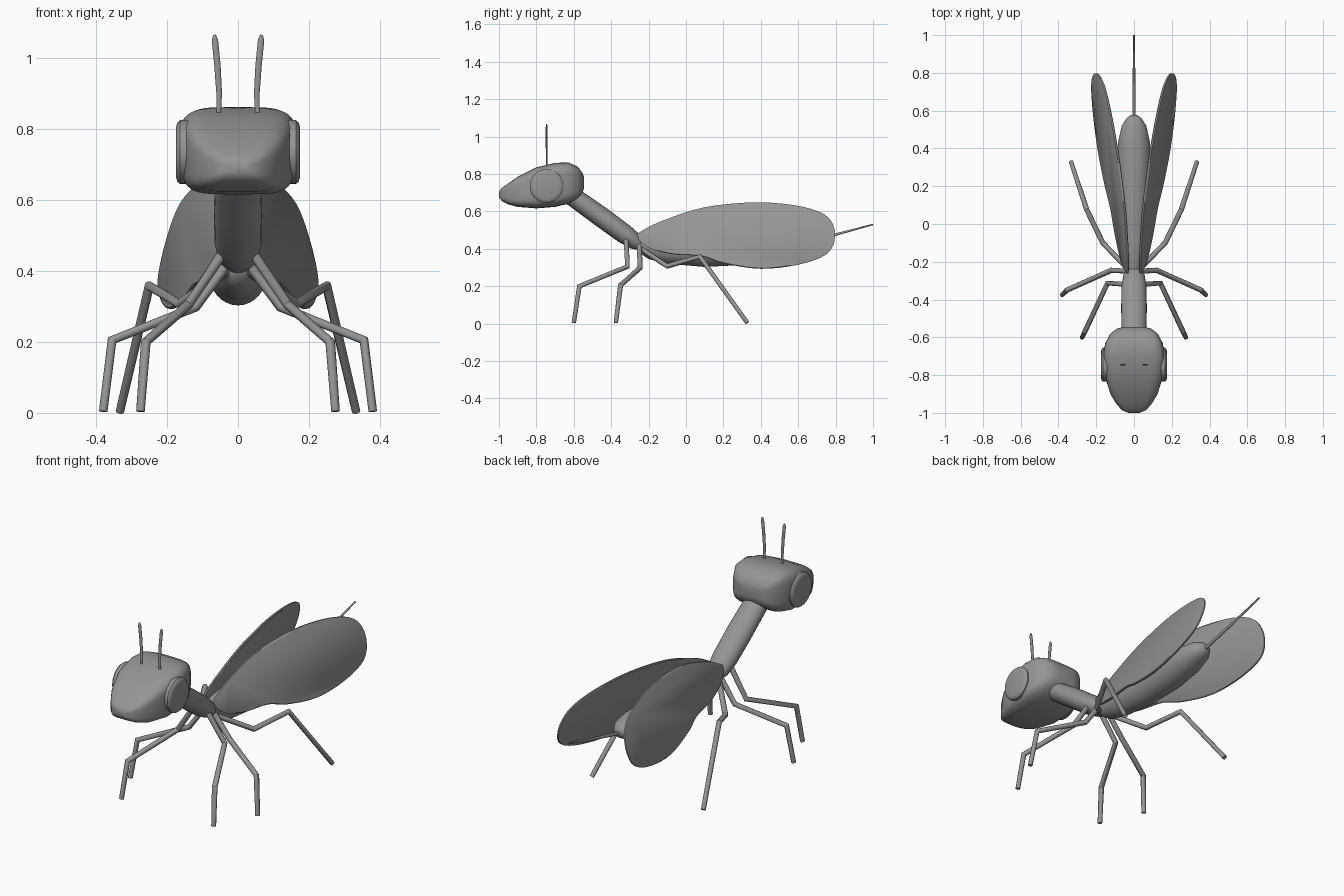
import bpy, bmesh, math
from mathutils import Vector

if "Cube" in bpy.data.objects:
    bpy.data.objects.remove(bpy.data.objects["Cube"])

grey = bpy.data.materials.new("plain grey")
grey.diffuse_color = (0.3, 0.3, 0.3, 1)
grey.use_nodes = True
grey.node_tree.nodes["Principled BSDF"].inputs["Base Color"].default_value = grey.diffuse_color


def finish(name, bm, angle=40):
    bmesh.ops.recalc_face_normals(bm, faces=bm.faces)
    mesh = bpy.data.meshes.new(name)
    bm.to_mesh(mesh)
    bm.free()
    mesh.materials.append(grey)
    ob = bpy.data.objects.new(name, mesh)
    bpy.context.collection.objects.link(ob)
    bpy.context.view_layer.objects.active = ob
    ob.select_set(True)
    bpy.ops.object.shade_smooth_by_angle(angle=math.radians(angle))
    ob.select_set(False)
    return ob


def skin(bm, rings):
    """Join rings of points into a closed body."""
    rows = [[bm.verts.new(p) for p in ring] for ring in rings]
    n = len(rows[0])
    for a, b in zip(rows, rows[1:]):
        for i in range(n):
            bm.faces.new((a[i], a[(i + 1) % n], b[(i + 1) % n], b[i]))
    bm.faces.new(rows[0])
    bm.faces.new(rows[-1][::-1])


def body(name, stations, power=2, n=32):
    """Upright cross-sections: (y, half width, bottom z, top z)."""
    rings = []
    for y, w, lo, hi in stations:
        ring = []
        for i in range(n):
            t = 2 * math.pi * i / n
            c, s = math.cos(t), math.sin(t)
            x = math.copysign(abs(c) ** (2 / power), c) * w
            z = math.copysign(abs(s) ** (2 / power), s) * (hi - lo) / 2
            ring.append((x, y, (hi + lo) / 2 + z))
        rings.append(ring)
    bm = bmesh.new()
    skin(bm, rings)
    return finish(name, bm, 60)


def tube(name, points, radii, flat=1, n=10):
    """Tube through the points with mitred joints."""
    pts = [Vector(p) for p in points]
    rings = []
    for i, p in enumerate(pts):
        d_in = (p - pts[max(i - 1, 0)]).normalized()
        d_out = (pts[min(i + 1, len(pts) - 1)] - p).normalized()
        d = (d_in + d_out).normalized()
        u = Vector((1, 0, 0))
        u = (u - d * u.dot(d)).normalized()
        v = d.cross(u)
        rings.append([p + radii[i] * (u * math.cos(2 * math.pi * k / n)
                      + v * flat * math.sin(2 * math.pi * k / n)) for k in range(n)])
    bm = bmesh.new()
    skin(bm, rings)
    return finish(name, bm)


# head: boxy, tapering to the snout
body("head", [(-1.0, 0.03, 0.675, 0.705), (-0.985, 0.065, 0.655, 0.725),
              (-0.95, 0.095, 0.637, 0.75), (-0.9, 0.125, 0.624, 0.785),
              (-0.8, 0.156, 0.616, 0.835), (-0.7, 0.164, 0.624, 0.859),
              (-0.63, 0.152, 0.64, 0.862), (-0.58, 0.125, 0.668, 0.84),
              (-0.553, 0.09, 0.70, 0.805), (-0.545, 0.05, 0.725, 0.78)], power=4.5, n=40)

# neck and thorax
tube("neck", [(0, -0.62, 0.69), (0, -0.45, 0.568), (0, -0.33, 0.48),
              (0, -0.27, 0.438), (0, -0.235, 0.414)],
     [0.064, 0.068, 0.066, 0.056, 0.032], flat=0.8, n=24)

# abdomen
body("abdomen", [(-0.26, 0.035, 0.385, 0.46), (-0.2, 0.055, 0.345, 0.475),
                 (-0.1, 0.07, 0.32, 0.485), (0.1, 0.083, 0.303, 0.49),
                 (0.3, 0.09, 0.313, 0.49), (0.43, 0.085, 0.34, 0.485),
                 (0.52, 0.065, 0.37, 0.475), (0.56, 0.04, 0.39, 0.458),
                 (0.578, 0.015, 0.41, 0.44)])

# stinger
tube("stinger", [(0, 0.55, 0.415), (0, 0.8, 0.476), (0, 1.0, 0.53)], [0.009, 0.007, 0.004])

# wing outline in side view, smoothed as a closed loop
outline = [Vector(p) for p in [
    (-0.262, 0.465), (-0.2, 0.405), (-0.08, 0.372), (0.08, 0.36), (0.2, 0.322),
    (0.4, 0.293), (0.6, 0.315), (0.75, 0.37), (0.797, 0.46), (0.775, 0.55),
    (0.7, 0.603), (0.55, 0.637), (0.35, 0.648), (0.1, 0.622), (-0.1, 0.56), (-0.22, 0.505)]]


def smooth_loop(pts, steps=4):
    out, n = [], len(pts)
    for i in range(n):
        a, b, c, d = (pts[(i + k) % n] for k in (-1, 0, 1, 2))
        for j in range(steps):
            t = j / steps
            out.append(0.5 * (2 * b + (c - a) * t + (2 * a - 5 * b + 4 * c - d) * t * t
                              + (3 * b - a - 3 * c + d) * t ** 3))
    return out


wing_loop = smooth_loop(outline)
wing_mid = Vector((0.27, 0.47))

# legs: hip, joint, knee, foot
legs = {
    "front_leg": [(0.04, -0.32, 0.455), (0.14, -0.313, 0.305), (0.26, -0.57, 0.2), (0.275, -0.6, 0.004)],
    "middle_leg": [(0.03, -0.25, 0.42), (0.12, -0.245, 0.298), (0.355, -0.35, 0.205), (0.38, -0.375, 0.004)],
    "rear_leg": [(0.03, -0.24, 0.40), (0.165, -0.1, 0.307), (0.25, 0.075, 0.358), (0.333, 0.328, 0.004)]}

for side, s in (("right", 1), ("left", -1)):
    # leaning wing plate with a softened rim
    rings = []
    for off, scale in ((-0.008, 0.975), (-0.004, 1), (0.004, 1), (0.008, 0.975)):
        ring = []
        for p in wing_loop:
            y, z = wing_mid + (p - wing_mid) * scale
            ring.append((s * (0.074 + 0.157 * y - 0.27 * (z - 0.48) + off), y, z))
        rings.append(ring)
    bm = bmesh.new()
    skin(bm, rings)
    finish(side + "_wing", bm)

    # round eye disc
    eye = []
    for x, r in ((0.13, 0.09), (0.163, 0.09), (0.171, 0.083), (0.175, 0.07)):
        eye.append([(s * x, -0.745 + r * math.cos(k * math.pi / 16),
                     0.735 + r * math.sin(k * math.pi / 16)) for k in range(32)])
    bm = bmesh.new()
    skin(bm, eye)
    finish(side + "_eye", bm)

    # antenna
    tube(side + "_antenna", [(s * 0.055, -0.745, 0.83), (s * 0.053, -0.745, 0.9),
                             (s * 0.058, -0.745, 0.98), (s * 0.065, -0.745, 1.05),
                             (s * 0.066, -0.745, 1.066)],
         [0.006, 0.008, 0.009, 0.009, 0.004], flat=0.6)

    for name, path in legs.items():
        tube(side + "_" + name, [(s * x, y, z) for x, y, z in path],
             [0.014, 0.014, 0.014, 0.012])
